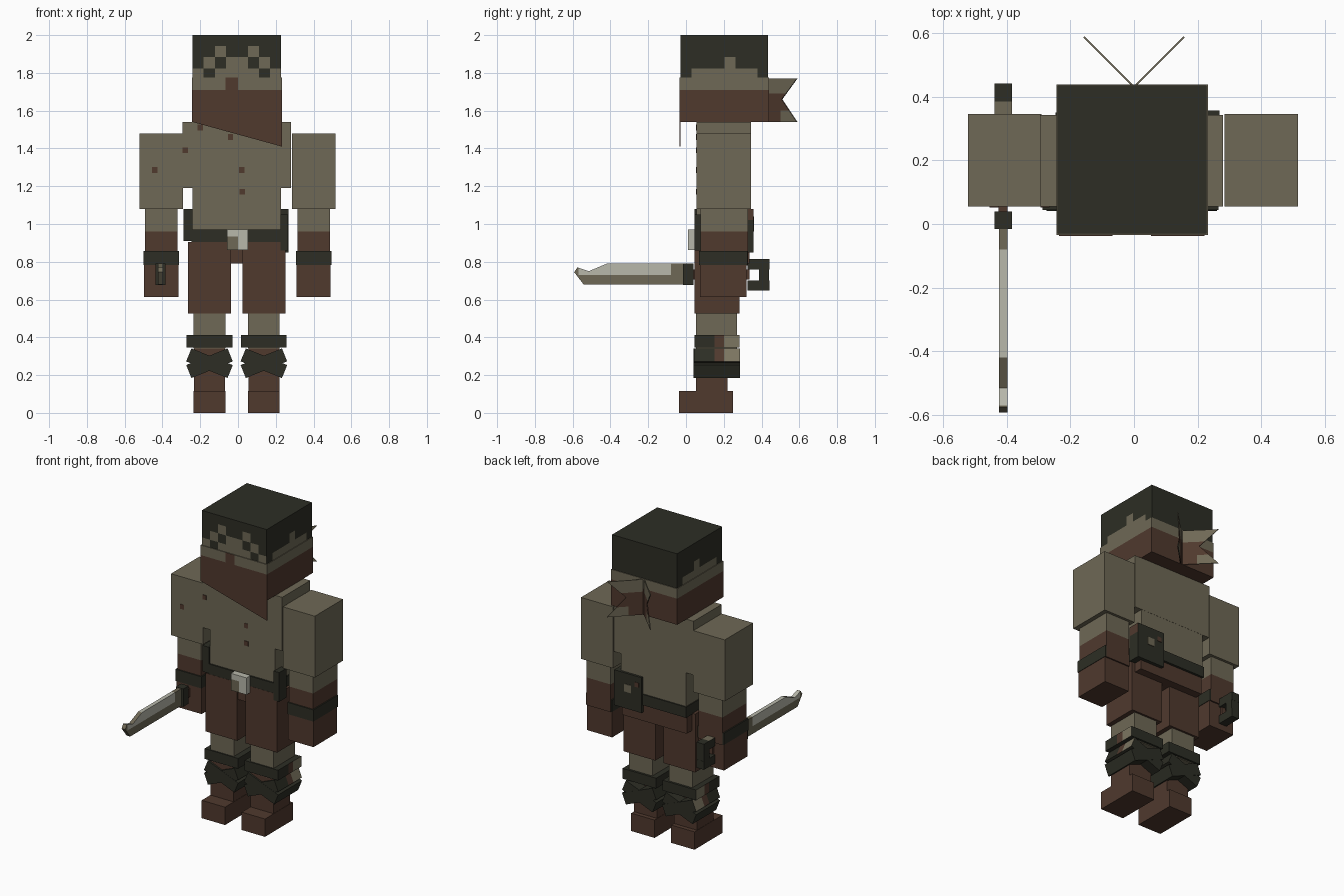
import bpy, bmesh, math
from mathutils import Matrix, Vector

cube = bpy.data.objects.get("Cube")
if cube:
    bpy.data.objects.remove(cube, do_unlink=True)

PALETTE = {
    "khaki cloth": (0.158, 0.140, 0.092),
    "brown leather": (0.080, 0.041, 0.027),
    "dark olive": (0.026, 0.027, 0.018),
    "pale steel": (0.48, 0.48, 0.41),
    "light khaki": (0.20, 0.18, 0.12),
}
KHAKI, BROWN, DARK, STEEL, PALE = range(len(PALETTE))
MATS = []
for label, rgb in PALETTE.items():
    m = bpy.data.materials.new(label)
    m.use_nodes = True
    m.diffuse_color = (*rgb, 1)
    shader = next(n for n in m.node_tree.nodes if n.type == "BSDF_PRINCIPLED")
    shader.inputs["Base Color"].default_value = (*rgb, 1)
    shader.inputs["Roughness"].default_value = 0.9
    MATS.append(m)


def finish(name, bm, color, cuts=None, rule=None):
    """Slice along the axes, colour faces by rule and link the object."""
    for axis, values in (cuts or {}).items():
        no = Vector([float(i == axis) for i in range(3)])
        for v in values:
            bmesh.ops.bisect_plane(bm, geom=bm.verts[:] + bm.edges[:] + bm.faces[:],
                                   plane_co=no * v, plane_no=no)
    bm.normal_update()
    for f in bm.faces:
        f.material_index = rule(f.calc_center_median(), f.normal) if rule else color
    mesh = bpy.data.meshes.new(name)
    bm.to_mesh(mesh)
    bm.free()
    for m in MATS:
        mesh.materials.append(m)
    ob = bpy.data.objects.new(name, mesh)
    bpy.context.collection.objects.link(ob)
    return ob


def box(name, x, y, z, color=KHAKI, cuts=None, rule=None, tilt=0):
    """Box from (min, max) ranges, optionally tilted about the y axis."""
    size = [r[1] - r[0] for r in (x, y, z)]
    mid = [(r[0] + r[1]) / 2 for r in (x, y, z)]
    bm = bmesh.new()
    bmesh.ops.create_cube(bm, size=1, matrix=Matrix.Translation(mid)
                          @ Matrix.Rotation(tilt, 4, "Y") @ Matrix.Diagonal((*size, 1)))
    return finish(name, bm, color, cuts, rule)


def sheet(name, points, thickness, color, cuts=None, rule=None):
    """Extrude a flat outline of 3D points along the thickness vector."""
    bm = bmesh.new()
    face = bm.faces.new([bm.verts.new(p) for p in points])
    top = bmesh.ops.extrude_face_region(bm, geom=[face], use_keep_orig=True)
    moved = [v for v in top["geom"] if isinstance(v, bmesh.types.BMVert)]
    bmesh.ops.translate(bm, verts=moved, vec=thickness)
    bmesh.ops.recalc_face_normals(bm, faces=bm.faces[:])
    return finish(name, bm, color, cuts, rule)


# Head: an eight by eight grid on each side carries hair and eyes
HX, HY, STEP = -0.24, -0.03, 0.0585
FRONT_HAIR = ["########", "##.##.##", "#.#..#.#", ".#....#."]


def head_color(c, n):
    if n.z > 0.5:
        return DARK
    row = int((2 - c.z) / STEP)
    if n.y < -0.5:
        col = min(7, int((c.x - HX) / STEP))
        return DARK if row < 4 and FRONT_HAIR[row][col] == "#" else KHAKI
    if n.y > 0.5:
        return DARK if row < 4 else KHAKI
    col = int((c.y - HY) / STEP)
    depth = 4 if col in (0, 7) else 2 if col == 4 else 3
    return DARK if row < depth else KHAKI


grid = range(1, 8)
box("head", (HX, 0.228), (HY, 0.435), (1.55, 2), cuts={
    0: [HX + STEP * i for i in grid], 1: [HY + STEP * i for i in grid],
    2: [2 - STEP * i for i in grid]}, rule=head_color)


# Face scarf with a raised nose, hanging corner and two knotted tails
def scarf_color(c, n):
    nose = n.y < -0.5 and -0.065 < c.x < 0
    return BROWN if c.z < 1.71 or nose else KHAKI


box("face_scarf", (-0.244, 0.232), (-0.035, 0.439), (1.54, 1.775),
    cuts={0: [-0.065, 0], 2: [1.71]}, rule=scarf_color)
sheet("scarf_corner", [(-0.244, -0.035, 1.541), (0.232, -0.035, 1.541), (0.232, -0.035, 1.41)],
      (0, 0.005, 0), BROWN)


def tail_color(c, n):
    return KHAKI if c.z > 1.69 or (c.z < 1.6 and c.y > 0.5) else BROWN


for side, label in ((-1, "right"), (1, "left")):
    outline = [(0, 1.77), (0.155, 1.77), (0.075, 1.66), (0.155, 1.54), (0, 1.54)]
    sheet(label + "_scarf_tail", [(side * d, 0.435 + d, z) for d, z in outline],
          (side * 0.004, -0.004, 0), BROWN, {1: [0.5], 2: [1.6, 1.69]}, tail_color)

# Torso, hips, belt and buckle
box("chest", (-0.295, 0.28), (0.055, 0.343), (1.19, 1.54))
box("waist", (-0.24, 0.228), (0.056, 0.342), (0.96, 1.2))
box("hips", (-0.24, 0.228), (0.055, 0.335), (0.79, 0.92), BROWN)
box("belt", (-0.246, 0.235), (0.046, 0.35), (0.9, 0.97), DARK)
box("buckle", (-0.058, 0.054), (0.01, 0.05), (0.862, 0.972),
    cuts={0: [0], 2: [0.935]},
    rule=lambda c, n: KHAKI if c.x < 0 and c.z < 0.935 and n.y < -0.5 else STEEL)

# Stains on the tunic
for i, (x, z) in enumerate([(-0.28, 1.39), (-0.44, 1.285), (0.02, 1.285),
                            (0.022, 1.17), (-0.04, 1.46), (-0.2, 1.51)]):
    box(f"tunic_stain_{i}", (x - 0.014, x + 0.014), (0.052, 0.057),
        (z - 0.014, z + 0.016), BROWN)

# Hip gear
box("right_hip_sheath", (-0.288, -0.24), (0.044, 0.2), (0.91, 1.08), DARK)
box("left_hip_strap", (0.225, 0.266), (0.044, 0.12), (0.86, 1.05), DARK)
box("back_pouch", (0.07, 0.268), (0.28, 0.357), (0.85, 1.08), DARK,
    cuts={2: [1.02]}, rule=lambda c, n: BROWN if c.z > 1.02 and n.x > 0.5 else DARK)
box("pouch_clasp", (0.145, 0.195), (0.355, 0.361), (0.96, 1.01), KHAKI)
box("pouch_patch", (0.09, 0.12), (0.355, 0.36), (1.01, 1.04), BROWN)

# Arms and legs
for side, label in ((-1, "right"), (1, "left")):
    a = -0.003 + side * 0.403

    def across(half, c=a):
        return (c - half, c + half)

    box(label + "_sleeve", across(0.115), (0.055, 0.345), (1.08, 1.48))
    box(label + "_forearm", across(0.086), (0.078, 0.328), (0.78, 1.09),
        cuts={2: [0.96]}, rule=lambda c, n: KHAKI if c.z > 0.96 else BROWN)
    box(label + "_wrist_band", across(0.094), (0.07, 0.325), (0.782, 0.858), DARK)
    box(label + "_glove", across(0.091), (0.075, 0.319), (0.613, 0.79), BROWN)

    g = -0.007 + side * 0.144
    box(label + "_trouser", across(0.114, g), (0.045, 0.283), (0.525, 0.905), BROWN)
    box(label + "_knee", across(0.084, g), (0.052, 0.27), (0.34, 0.53))
    box(label + "_shin", across(0.082, g), (0.052, 0.22), (0.1, 0.35), BROWN)
    box(label + "_foot", across(0.084, g), (-0.038, 0.248), (0, 0.116), BROWN)

    # Leg wraps: a level band and two crossed straps, worn pale at the outer back
    def wrap_color(c, n, s=side):
        if n.x * s < 0.5 or c.y < 0.15 or c.z < 0.27:
            return DARK
        return BROWN if c.y < 0.2 else PALE

    worn = {1: [0.15, 0.2]}
    box(label + "_leg_band", across(0.121, g), (0.044, 0.284), (0.345, 0.412),
        cuts=worn, rule=wrap_color)
    for tilt, part in ((22, "falling"), (-22, "rising")):
        pad = 0.001 if tilt > 0 else 0
        box(f"{label}_{part}_strap", across(0.118, g), (0.042 - pad, 0.286 + pad),
            (0.226, 0.3), cuts=worn, rule=wrap_color, tilt=math.radians(tilt))


# Sword held in the right hand
def blade_color(c, n):
    if c.y > -0.08 or (c.z < 0.73 and abs(n.x) > 0.5) or n.z < -0.5:
        return KHAKI
    return KHAKI if c.y < -0.57 or (n.z > 0.3 and -0.52 < c.y < -0.42) else STEEL


blade = [(-0.01, 0.68), (-0.542, 0.68), (-0.592, 0.745), (-0.575, 0.77),
         (-0.515, 0.75), (-0.42, 0.79), (-0.01, 0.79)]
sheet("sword_blade", [(-0.424, y, z) for y, z in blade], (0.026, 0, 0), STEEL,
      {1: [-0.57, -0.08], 2: [0.73]}, blade_color)
SX = (-0.438, -0.384)
box("sword_guard", SX, (-0.015, 0.04), (0.676, 0.792), DARK)
box("sword_grip", (-0.425, -0.397), (0.03, 0.335), (0.705, 0.76), BROWN)
box("pommel_top", SX, (0.325, 0.441), (0.76, 0.815), cuts={1: [0.385]},
    rule=lambda c, n: KHAKI if c.y < 0.385 and n.z > 0.5 else DARK)
box("pommel_back", SX, (0.386, 0.44), (0.69, 0.77), DARK)
box("pommel_bottom", SX, (0.325, 0.441), (0.648, 0.702), DARK)
